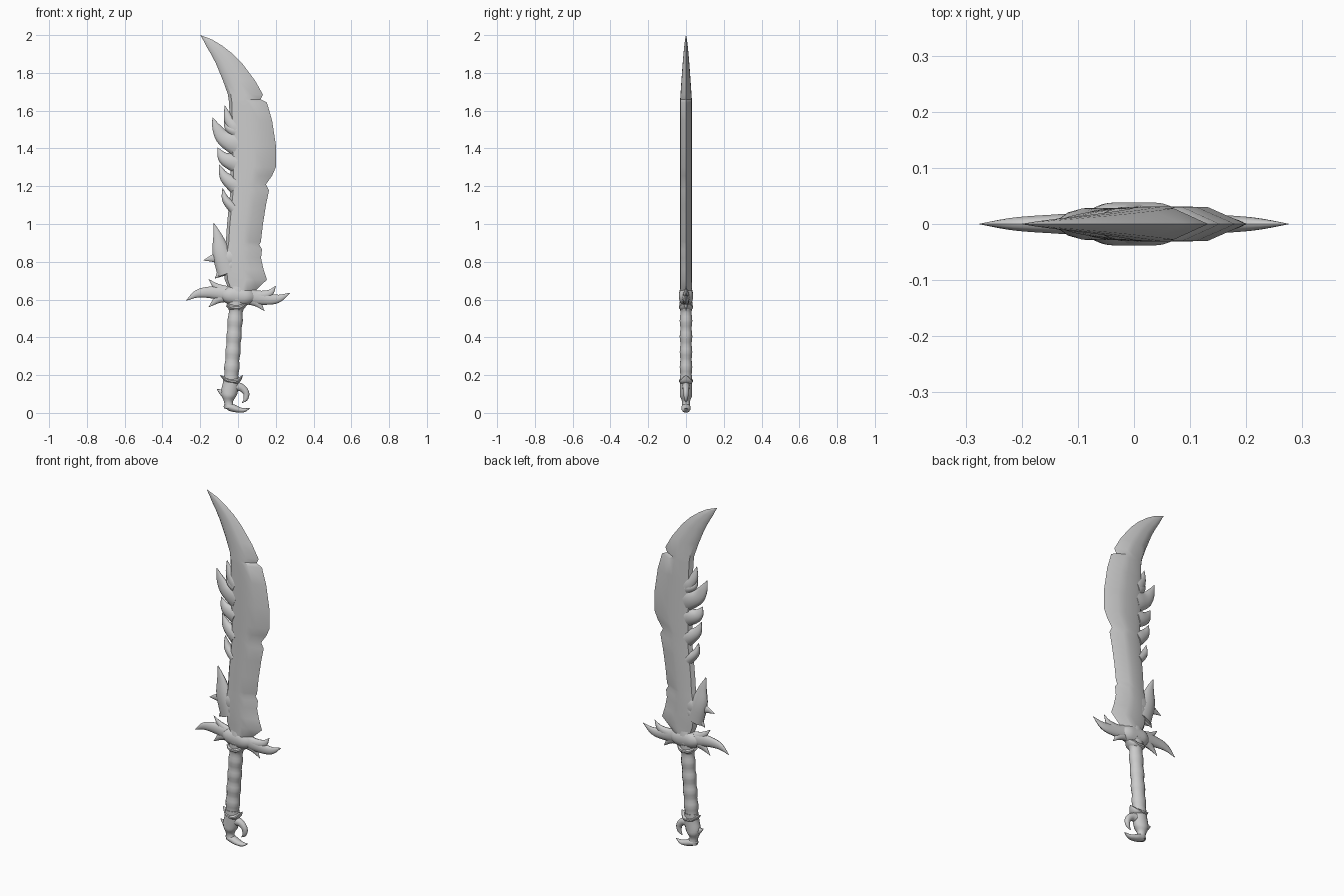
import bpy, bmesh, math
from mathutils import Vector

steel = bpy.data.materials.new("grey_steel")
steel.diffuse_color = (0.6, 0.6, 0.6, 1)


def loft(name, rings):
    """Skin closed rings of equal length and cap both ends."""
    bm = bmesh.new()
    rows = [[bm.verts.new(p) for p in ring] for ring in rings]
    n = len(rows[0])
    for a, b in zip(rows, rows[1:]):
        for i in range(n):
            j = (i + 1) % n
            bm.faces.new((a[i], a[j], b[j], b[i]))
    bm.faces.new(rows[0])
    bm.faces.new(rows[-1])
    bmesh.ops.recalc_face_normals(bm, faces=bm.faces)
    mesh = bpy.data.meshes.new(name)
    bm.to_mesh(mesh)
    bm.free()
    mesh.materials.append(steel)
    obj = bpy.data.objects.new(name, mesh)
    bpy.context.collection.objects.link(obj)
    return obj


def spline(points, steps=5):
    """Catmull-Rom curve through (x, z, half width) points."""
    pts = [Vector(p) for p in points]
    pts = [2 * pts[0] - pts[1]] + pts + [2 * pts[-1] - pts[-2]]
    out = []
    for a, b, c, d in zip(pts, pts[1:], pts[2:], pts[3:]):
        for k in range(steps):
            t = k / steps
            out.append(0.5 * (2 * b + (c - a) * t + (2 * a - 5 * b + 4 * c - d) * t * t
                              + (3 * b - a - 3 * c + d) * t ** 3))
    return out + [pts[-2]]


def horn(name, points, thick, sides=14):
    """Curved oval tube lying in the xz plane, thinner where narrower."""
    pts = spline(points)
    widest = max(p[2] for p in points)
    rings = []
    for i, p in enumerate(pts):
        d = pts[min(i + 1, len(pts) - 1)] - pts[max(i - 1, 0)]
        t = Vector((d.x, 0, d.y)).normalized()
        n = Vector((-t.z, 0, t.x))
        w = max(p[2], 0.001)
        h = thick * min(1, 1.15 * w / widest)
        rings.append([Vector((p[0], 0, p[1])) + n * w * math.cos(a) + Vector((0, h * math.sin(a), 0))
                      for a in (math.tau * k / sides for k in range(sides))])
    return loft(name, rings)


# Blade: height, back edge, cutting edge
stations = [
    (2.0, -.2, -.198), (1.975, -.185, -.135), (1.945, -.17, -.085), (1.9, -.143, -.027),
    (1.85, -.117, .022), (1.76, -.08, .09), (1.685, -.053, .132), (1.66, -.05, .12),
    (1.643, -.047, .153), (1.55, -.045, .18), (1.42, -.042, .2), (1.3, -.04, .2),
    (1.255, -.04, .18), (1.21, -.04, .148), (1.178, -.04, .164), (1.1, -.048, .148),
    (1.0, -.058, .132), (.905, -.064, .121), (.89, -.066, .112), (.867, -.07, .127),
    (.82, -.075, .122), (.76, -.075, .135), (.705, -.07, .153), (.655, -.05, .1), (.6, -.04, .05)]
rings = []
for z, l, r in stations:
    w = r - l
    t = 0.031 * min(1, (2 - z) / 0.35) ** 0.7 + 0.0005
    back, front = min(0.05, 0.3 * w), min(0.068, 0.33 * w)
    half = [(l + back * .3, t * .62), (l + back, t * .95), ((l + r) / 2, t), (r - front, t * .95)]
    rings.append([(l, 0, z)] + [(x, -y, z) for x, y in half] + [(r, 0, z)]
                 + [(x, y, z) for x, y in reversed(half)])
loft("blade", rings)

# Thorns along the back of the blade
thorns = [
    [(-.01, 1.5, .045), (-.05, 1.56, .026), (-.07, 1.627, .001)],
    [(-.01, 1.49, .035), (-.05, 1.51, .022), (-.074, 1.545, .001)],
    [(0, 1.42, .065), (-.075, 1.455, .042), (-.113, 1.51, .024), (-.135, 1.565, .001)],
    [(-.01, 1.32, .05), (-.075, 1.35, .033), (-.108, 1.405, .001)],
    [(-.01, 1.2, .045), (-.07, 1.25, .028), (-.1, 1.315, .001)],
    [(-.02, 1.08, .03), (-.065, 1.13, .02), (-.082, 1.19, .001)],
    [(-.05, .74, .06), (-.088, .85, .048), (-.106, .93, .026), (-.128, 1.005, .001)],
    [(-.03, .82, .065), (-.12, .82, .026), (-.182, .808, .001)],
    [(-.02, .79, .05), (-.08, .75, .028), (-.122, .712, .001)]]
for path in thorns:
    horn("back_thorn", path, 0.029)

# Guard: core, side horns and smaller spikes
horn("guard_core", [(-.1, .635, .01), (-.06, .625, .042), (0, .62, .055),
                    (.06, .615, .042), (.1, .61, .01)], 0.039)
horn("guard_ridge", [(0, .6, .06), (0, .68, .04), (.005, .79, .001)], 0.037)
for name, path in [
    ("guard_horn", [(0, .62, .05), (-.12, .637, .034), (-.21, .632, .022), (-.275, .595, .001)]),
    ("guard_horn", [(0, .63, .05), (.13, .605, .033), (.21, .604, .022), (.275, .635, .001)]),
    ("guard_spike", [(-.02, .625, .04), (-.105, .662, .021), (-.155, .707, .001)]),
    ("guard_spike", [(0, .63, .04), (.1, .618, .03), (.165, .632, .02), (.2, .672, .001)]),
    ("guard_spike", [(-.02, .63, .04), (-.1, .605, .024), (-.155, .56, .001)]),
    ("guard_spike", [(.01, .62, .04), (.09, .59, .025), (.14, .54, .001)]),
]:
    horn(name, path, 0.024 if name == "guard_horn" else 0.022)

# Grip with slightly swollen wrapping
grip = []
for k in range(25):
    u = k / 24
    wrap = 0.002 * math.sin(u * math.tau * 5)
    flare = 0.008 * max(0, 1 - u * 8)
    grip.append((-.008 - .029 * u, .59 - .41 * u, .0385 + wrap + flare))
horn("grip", grip, 0.034)
horn("grip_collar", [(-.06, .572, .008), (-.03, .56, .02), (.01, .56, .02), (.045, .578, .008)], 0.038)

# Pommel: body, crown spikes, curled hook and bottom claw
horn("pommel_body", [(-.036, .2, .038), (-.038, .15, .043), (-.048, .1, .042),
                     (-.05, .06, .024), (-.045, .025, .026)], 0.033)
horn("pommel_crown", [(-.095, .2, .001), (-.06, .175, .014), (-.03, .168, .018),
                      (0, .172, .014), (.026, .2, .001)], 0.037)
horn("pommel_spike", [(-.03, .095, .04), (-.075, .105, .022), (-.112, .125, .001)], 0.025)
horn("pommel_hook", [(-.03, .14, .03), (.015, .135, .021), (.042, .108, .017),
                     (.041, .075, .012), (.022, .053, .001)], 0.022)
horn("pommel_claw", [(-.075, .038, .006), (-.04, .03, .02), (.005, .016, .015),
                     (.035, .015, .01), (.064, .026, .001)], 0.024)

# Smooth shading with crisp blade edges
bpy.ops.object.select_all(action='SELECT')
bpy.context.view_layer.objects.active = bpy.data.objects["blade"]
bpy.ops.object.shade_smooth_by_angle(angle=math.radians(35))
